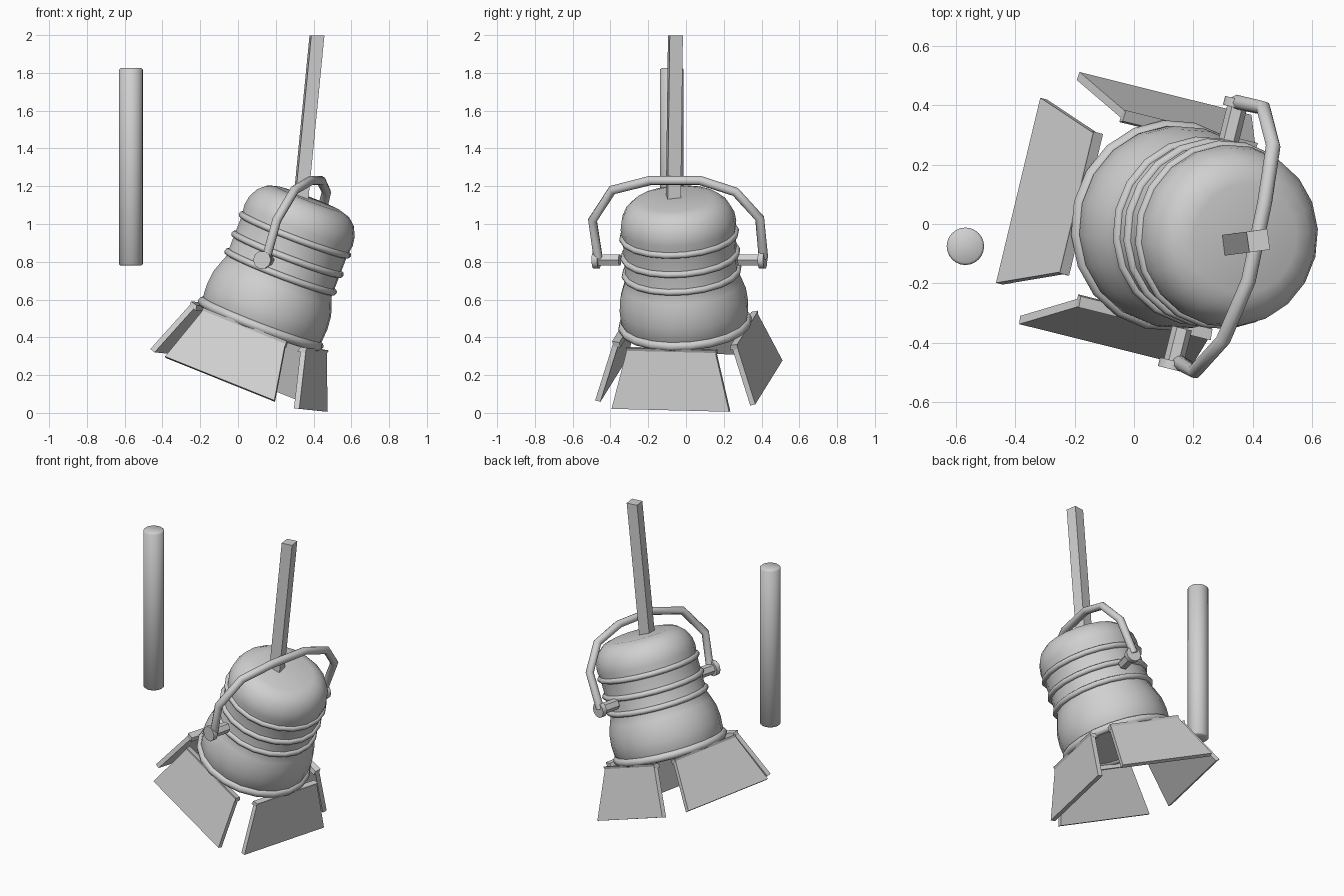
import bpy, bmesh, math
from mathutils import Matrix, Vector

cube = bpy.data.objects.get("Cube")
if cube:
    bpy.data.objects.remove(cube, do_unlink=True)

grey = bpy.data.materials.new("light grey metal")
grey.use_nodes = True
colour = (0.63, 0.63, 0.63, 1)
grey.diffuse_color = colour
grey.node_tree.nodes["Principled BSDF"].inputs["Base Color"].default_value = colour


def rot(deg, axis):
    return Matrix.Rotation(math.radians(deg), 4, axis)


# Frame of the tilted lamp: local z runs from the mouth to the cap
LAMP = (Matrix.Translation((0.12, -0.005, 0.472))
        @ rot(-14, 'Z') @ rot(21.3, 'Y') @ rot(-1.5, 'X'))


def finish(name, bm, matrix, smooth=None):
    """Turn a bmesh into a placed, coloured object."""
    bmesh.ops.recalc_face_normals(bm, faces=bm.faces)
    bm.transform(matrix)
    mesh = bpy.data.meshes.new(name)
    bm.to_mesh(mesh)
    bm.free()
    mesh.materials.append(grey)
    obj = bpy.data.objects.new(name, mesh)
    bpy.context.collection.objects.link(obj)
    if smooth:
        bpy.ops.object.select_all(action='DESELECT')
        obj.select_set(True)
        bpy.context.view_layer.objects.active = obj
        bpy.ops.object.shade_smooth_by_angle(angle=math.radians(smooth))
    return obj


def lathe(name, profile, matrix, sides=20, loop=False, smooth=40):
    """Revolve (radius, height) points; open profiles get end caps."""
    bm = bmesh.new()
    rings = []
    for r, z in profile:
        rings.append([bm.verts.new((r * math.cos(a), r * math.sin(a), z))
                      for a in (math.tau * i / sides for i in range(sides))])
    pairs = list(zip(rings, rings[1:]))
    if loop:
        pairs.append((rings[-1], rings[0]))
    else:
        bm.faces.new(rings[0])
        bm.faces.new(rings[-1])
    for low, high in pairs:
        for i in range(sides):
            j = (i + 1) % sides
            bm.faces.new((low[i], low[j], high[j], high[i]))
    return finish(name, bm, matrix, smooth)


def band(name, radius, height, thick):
    """Rounded hoop around the lamp housing."""
    section = [(radius + thick * math.cos(a), height + thick * math.sin(a))
               for a in (math.tau * i / 8 for i in range(8))]
    lathe(name, section, LAMP, loop=True, smooth=60)


def slab(name, bottom, top, matrix):
    """Six-sided block from two matching quads."""
    bm = bmesh.new()
    a = [bm.verts.new(p) for p in bottom]
    b = [bm.verts.new(p) for p in top]
    bm.faces.new(a)
    bm.faces.new(b)
    for i in range(4):
        j = (i + 1) % 4
        bm.faces.new((a[i], a[j], b[j], b[i]))
    return finish(name, bm, matrix)


def rect(x0, x1, half, z0, z1):
    return [(x0, -half, z0), (x1, -half, z1), (x1, half, z1), (x0, half, z0)]


# Housing with flared mouth and domed cap
lathe("lamp_housing",
      [(0.32, -0.01), (0.338, 0.03), (0.342, 0.1), (0.335, 0.17), (0.315, 0.23),
       (0.3, 0.27), (0.3, 0.5), (0.308, 0.56), (0.3, 0.61), (0.275, 0.66),
       (0.235, 0.695), (0.185, 0.71)], LAMP)
band("mouth_rim", 0.33, 0.0, 0.026)
for i, height in enumerate((0.295, 0.395, 0.505)):
    band("housing_band_%d" % (i + 1), 0.301, height, 0.018)

# Four splayed barn doors with hinge strips
for i, side in enumerate(("left", "back", "right", "front")):
    turn = LAMP @ rot(90 * i, 'Z')
    slab("barn_door_" + side,
         rect(0.408, 0.436, 0.32, -0.33, -0.322),
         rect(0.308, 0.336, 0.24, -0.03, -0.022), turn)
    slab("door_hinge_" + side,
         rect(0.298, 0.336, 0.245, -0.048, -0.04),
         rect(0.303, 0.341, 0.245, -0.02, -0.012), turn)

# Pivot pegs and washers on both sides
PIVOT = Matrix.Translation((0.24, -0.035, 0.81)) @ rot(-14, 'Z')
for side, angle in (("front", 90), ("back", -90)):
    m = PIVOT @ rot(angle, 'X')
    lathe("pivot_peg_" + side, [(0.034, 0.325), (0.034, 0.45)], m, sides=6, smooth=20)
    lathe("pivot_washer_" + side, [(0.048, 0.438), (0.048, 0.468)], m, sides=10)

# Bent tube yoke
path = [(0.15, -0.465, 0.82), (0.205, -0.495, 1.02), (0.30, -0.39, 1.18),
        (0.385, -0.19, 1.23), (0.44, 0.075, 1.23), (0.468, 0.262, 1.17),
        (0.435, 0.39, 1.03), (0.345, 0.41, 0.82)]
curve = bpy.data.curves.new("yoke", 'CURVE')
curve.dimensions = '3D'
curve.bevel_depth = 0.025
curve.bevel_resolution = 2
curve.use_fill_caps = True
spline = curve.splines.new('POLY')
spline.points.add(len(path) - 1)
for point, co in zip(spline.points, path):
    point.co = (*co, 1)
curve.materials.append(grey)
yoke = bpy.data.objects.new("yoke", curve)
bpy.context.collection.objects.link(yoke)
bpy.ops.object.select_all(action='DESELECT')
yoke.select_set(True)
bpy.context.view_layer.objects.active = yoke
bpy.ops.object.convert(target='MESH')
bpy.ops.object.shade_smooth_by_angle(angle=math.radians(50))

# Leaning square hanging pole
foot, tip = Vector((0.333, -0.067, 1.13)), Vector((0.418, -0.056, 1.997))
corners = [rot(8, 'Z') @ Vector((x, y, 0)) * 0.035
           for x, y in ((-1, -1), (1, -1), (1, 1), (-1, 1))]
slab("hanging_pole", [foot + c for c in corners], [tip + c for c in corners],
     Matrix.Identity(4))

# Separate upright round bar
lathe("round_bar", [(0.055, 0.78), (0.063, 0.787), (0.063, 1.818), (0.055, 1.825)],
      Matrix.Translation((-0.567, -0.075, 0)), sides=24, smooth=50)
